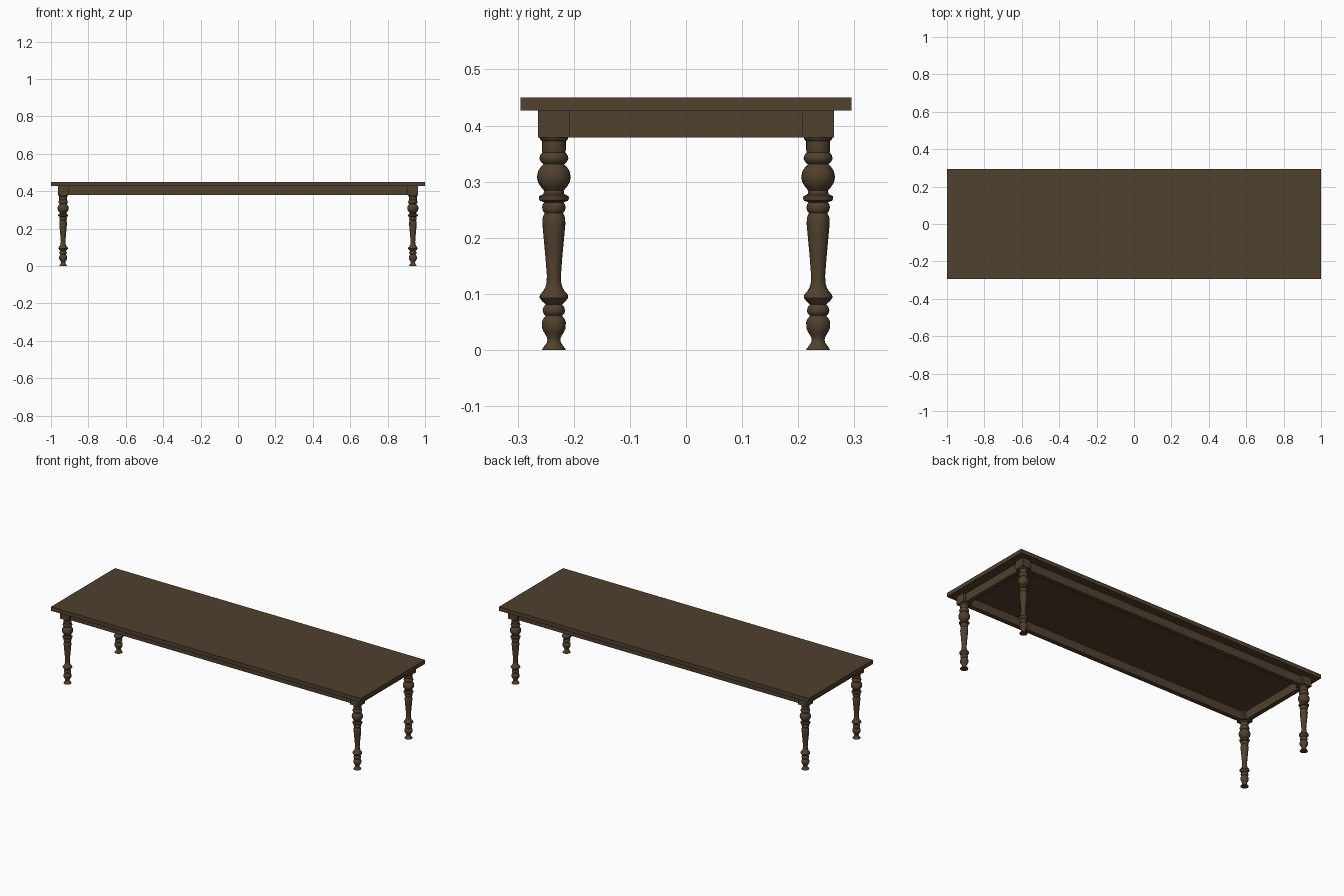
import bpy, bmesh, math

if "Cube" in bpy.data.objects:
    bpy.data.objects.remove(bpy.data.objects["Cube"])

wood = bpy.data.materials.new("dark walnut wood")
wood.diffuse_color = (0.08, 0.052, 0.027, 1)
wood.use_nodes = True
wood.node_tree.nodes["Principled BSDF"].inputs["Base Color"].default_value = wood.diffuse_color

LX, LY = 0.935, 0.2355      # leg centres
BLOCK = 0.056               # square leg block width
Z0, Z1, Z2 = 0.379, 0.427, 0.45


def finish(name, bm):
    me = bpy.data.meshes.new(name)
    bmesh.ops.recalc_face_normals(bm, faces=bm.faces)
    bm.to_mesh(me)
    bm.free()
    me.materials.append(wood)
    ob = bpy.data.objects.new(name, me)
    bpy.context.collection.objects.link(ob)
    return ob


def box(name, x0, x1, y0, y1, z0, z1):
    bm = bmesh.new()
    bmesh.ops.create_cube(bm, size=1)
    for v in bm.verts:
        v.co = ((x0 + x1) / 2 + v.co.x * (x1 - x0),
                (y0 + y1) / 2 + v.co.y * (y1 - y0),
                (z0 + z1) / 2 + v.co.z * (z1 - z0))
    return finish(name, bm)


# Turned leg profile: (radius, height) from foot to block
PROFILE = [
    (.0210, 0), (.0205, .002), (.0125, .013), (.0115, .018), (.0125, .023),
    (.0185, .033), (.0210, .039), (.0213, .050), (.0185, .056), (.0145, .061),
    (.0185, .065), (.0200, .070), (.0185, .076), (.0145, .081),
    (.0210, .087), (.0255, .093), (.0250, .098), (.0190, .105), (.0155, .111),
    (.0130, .120), (.0125, .132), (.0150, .165), (.0185, .203), (.0205, .225),
    (.0200, .236), (.0165, .244), (.0195, .248), (.0210, .254), (.0195, .260),
    (.0170, .263), (.0250, .266), (.0268, .270), (.0262, .274), (.0185, .278),
    (.0175, .284), (.0225, .290), (.0280, .298), (.0302, .308), (.0280, .319),
    (.0225, .327), (.0185, .331), (.0230, .335), (.0258, .341), (.0245, .347),
    (.0205, .352), (.0212, .356), (.0212, .372), (.0245, .375), (.0260, .380)]
SIDES = 24


def turned_leg(name, cx, cy):
    bm = bmesh.new()
    rings = [[bm.verts.new((cx + r * math.cos(2 * math.pi * i / SIDES),
                            cy + r * math.sin(2 * math.pi * i / SIDES), z))
              for i in range(SIDES)] for r, z in PROFILE]
    for a, b in zip(rings, rings[1:]):
        for i in range(SIDES):
            j = (i + 1) % SIDES
            bm.faces.new((a[i], a[j], b[j], b[i]))
    bm.faces.new(rings[0][::-1])
    bm.faces.new(rings[-1])
    ob = finish(name, bm)
    bpy.ops.object.select_all(action='DESELECT')
    ob.select_set(True)
    bpy.context.view_layer.objects.active = ob
    bpy.ops.object.shade_smooth_by_angle(angle=math.radians(40))


# Table top
box("table_top", -1, 1, -0.295, 0.295, Z1, Z2)

# Legs with square blocks
h = BLOCK / 2
for sx, xn in ((-1, "left"), (1, "right")):
    for sy, yn in ((-1, "front"), (1, "back")):
        cx, cy = sx * LX, sy * LY
        turned_leg(f"{yn}_{xn}_leg", cx, cy)
        box(f"{yn}_{xn}_leg_block", cx - h, cx + h, cy - h, cy + h, Z0, Z1)

# Aprons between the blocks, set slightly back from the block faces
T = 0.013
for s, n in ((-1, "front"), (1, "back")):
    box(f"{n}_apron", -LX + h, LX - h, s * LY - T, s * LY + T, Z0, Z1)
for s, n in ((-1, "left"), (1, "right")):
    box(f"{n}_apron", s * LX - T, s * LX + T, -LY + h, LY - h, Z0, Z1)
